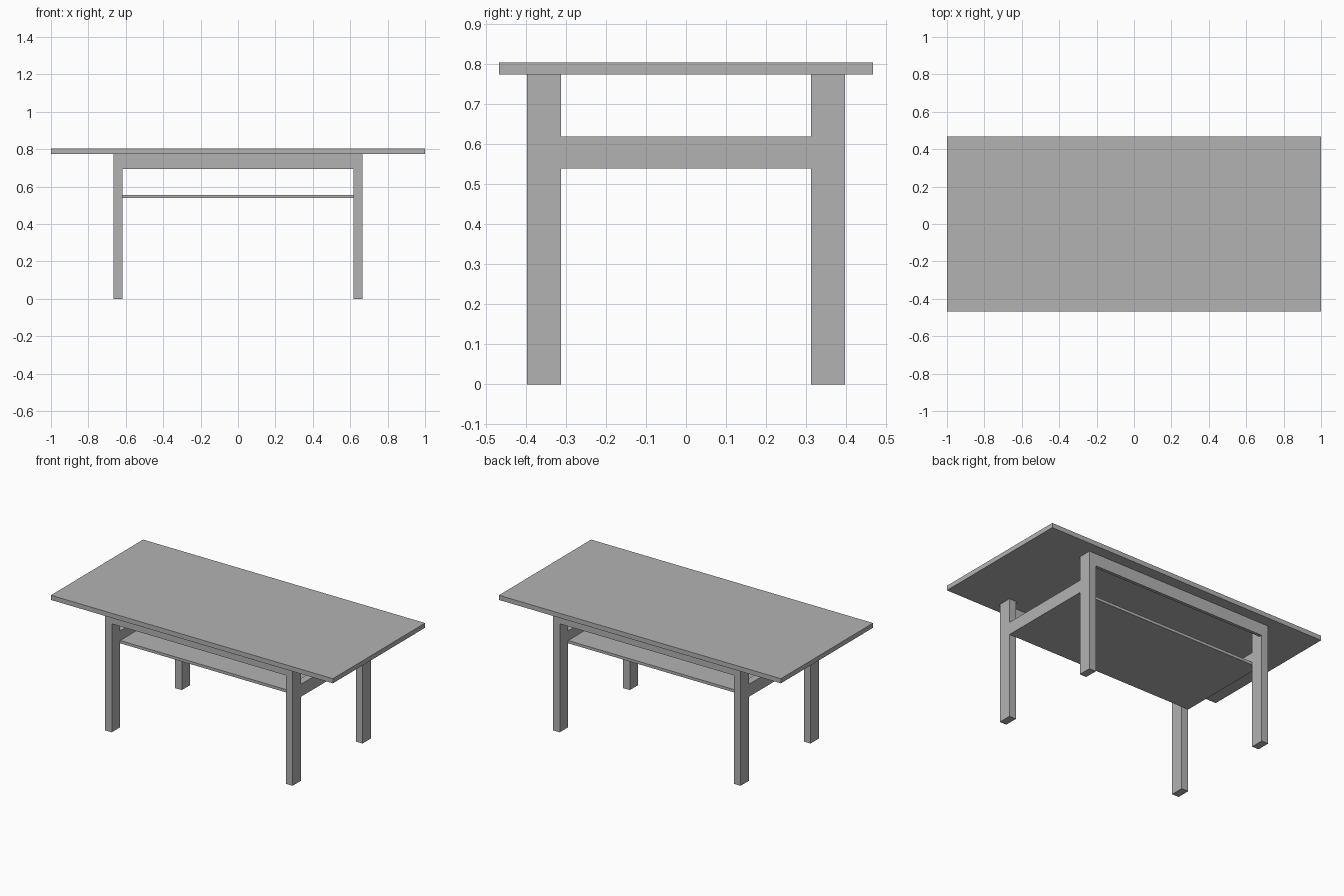
import bpy
import bmesh
from mathutils import Vector

cube = bpy.data.objects.get("Cube")
if cube:
    bpy.data.objects.remove(cube, do_unlink=True)

GREY = (0.45, 0.45, 0.45, 1.0)
grey = bpy.data.materials.new("plain grey")
grey.use_nodes = True
grey.diffuse_color = GREY
grey.node_tree.nodes["Principled BSDF"].inputs["Base Color"].default_value = GREY


def box(name, low, high):
    """Add a box spanning two opposite corners."""
    low, high = Vector(low), Vector(high)
    bm = bmesh.new()
    bmesh.ops.create_cube(bm, size=1)
    bmesh.ops.scale(bm, vec=high - low, verts=bm.verts)
    bmesh.ops.translate(bm, vec=(low + high) / 2, verts=bm.verts)
    mesh = bpy.data.meshes.new(name)
    bm.to_mesh(mesh)
    bm.free()
    mesh.materials.append(grey)
    obj = bpy.data.objects.new(name, mesh)
    bpy.context.collection.objects.link(obj)
    return obj


def span(a, b, sign):
    """Mirror an interval to the chosen side, keeping it in order."""
    return sorted((a * sign, b * sign))


# Shared frame dimensions
LEG_X, LEG_Y = (0.617, 0.665), (0.312, 0.397)
TOP_LOW, TOP_HIGH = 0.773, 0.803
APRON_THICKNESS = 0.02

# Table top and lower shelf
box("table_top", (-1, -0.467, TOP_LOW), (1, 0.467, TOP_HIGH))
box("shelf", (-LEG_X[0], -LEG_Y[0], 0.538), (LEG_X[0], LEG_Y[0], 0.556))

# Legs
for x_name, sx in (("left", 1), ("right", -1)):
    for y_name, sy in (("front", -1), ("back", 1)):
        x, y = span(*LEG_X, sx), span(*LEG_Y, sy)
        box(f"{y_name}_{x_name}_leg", (x[0], y[0], 0), (x[1], y[1], TOP_LOW))

# End rails that carry the shelf
for name, sx in (("left", 1), ("right", -1)):
    x = span(*LEG_X, sx)
    box(f"{name}_rail", (x[0], -LEG_Y[0], 0.538), (x[1], LEG_Y[0], 0.618))

# Long aprons under the top, flush with the outside of the legs
for name, sy in (("front", -1), ("back", 1)):
    y = span(LEG_Y[1] - APRON_THICKNESS, LEG_Y[1], sy)
    box(f"{name}_apron", (-LEG_X[0], y[0], 0.695), (LEG_X[0], y[1], TOP_LOW))
